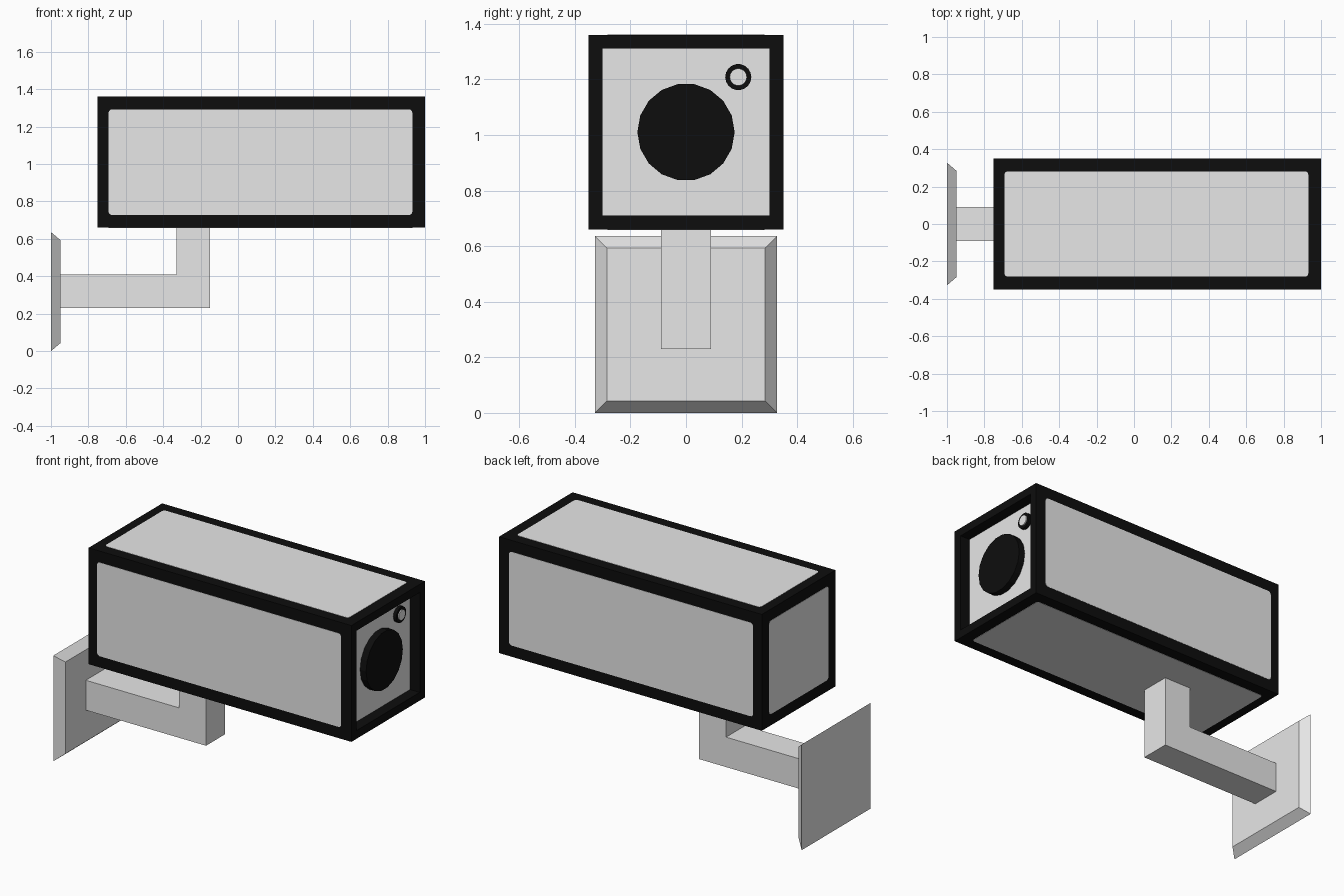
import bpy, bmesh, math
from mathutils import Matrix, Vector

if "Cube" in bpy.data.objects:
    bpy.data.objects.remove(bpy.data.objects["Cube"])


def material(name, v):
    m = bpy.data.materials.new(name)
    m.diffuse_color = (v, v, v, 1)
    m.use_nodes = True
    m.node_tree.nodes["Principled BSDF"].inputs["Base Color"].default_value = m.diffuse_color
    return m


BLACK = material("black", 0.004)
GREY = material("light grey", 0.8)


def finish(name, bm, *mats):
    bmesh.ops.recalc_face_normals(bm, faces=bm.faces)
    me = bpy.data.meshes.new(name)
    bm.to_mesh(me)
    bm.free()
    for m in mats:
        me.materials.append(m)
    ob = bpy.data.objects.new(name, me)
    bpy.context.collection.objects.link(ob)
    return ob


def box(lo, hi):
    bm = bmesh.new()
    lo, hi = Vector(lo), Vector(hi)
    size = hi - lo
    bmesh.ops.create_cube(bm, size=1, matrix=Matrix.Translation((lo + hi) / 2)
                          @ Matrix.Diagonal((*size, 1)))
    return bm


def face_towards(bm, axis):
    bm.normal_update()
    return max(bm.faces, key=lambda f: f.normal.dot(Vector(axis)))


def extrude(bm, face, vec):
    r = bmesh.ops.extrude_face_region(bm, geom=[face])
    bmesh.ops.translate(bm, vec=vec, verts=[g for g in r["geom"] if isinstance(g, bmesh.types.BMVert)])
    bmesh.ops.delete(bm, geom=[face], context='FACES_ONLY')
    return [g for g in r["geom"] if isinstance(g, bmesh.types.BMFace)][0]


# Camera housing: black box with a recessed grey front
X0, X1, ZC, H = -0.75, 1.0, 1.01, 0.35
bm = box((X0, -H, ZC - H), (X1, H, ZC + H))
front = face_towards(bm, (1, 0, 0))
bmesh.ops.inset_region(bm, faces=[front], thickness=0.07)
floor = extrude(bm, front, (-0.065, 0, 0))
floor.material_index = 1
finish("camera_housing", bm, BLACK, GREY)


# Thin rounded grey panels on the other five sides
def panel(name, centre, u, v, hu, hv, r=0.018):
    bm = bmesh.new()
    centre, u, v = Vector(centre), Vector(u), Vector(v)
    n = u.cross(v)
    verts = []
    for i, (su, sv) in enumerate(((1, 1), (-1, 1), (-1, -1), (1, -1))):
        for k in range(5):
            a = math.pi / 2 * (i + k / 4)
            verts.append(bm.verts.new(centre + u * (su * (hu - r) + r * math.cos(a))
                                      + v * (sv * (hv - r) + r * math.sin(a)) - n * 0.003))
    extrude_face = bm.faces.new(verts)
    r2 = bmesh.ops.extrude_face_region(bm, geom=[extrude_face])
    bmesh.ops.translate(bm, vec=n * 0.0045,
                        verts=[g for g in r2["geom"] if isinstance(g, bmesh.types.BMVert)])
    finish(name, bm, GREY)


XM, HX, HP = 0.12, 0.812, 0.282
panel("left_panel", (XM, -H, ZC), (1, 0, 0), (0, 0, 1), HX, HP)
panel("right_panel", (XM, H, ZC), (-1, 0, 0), (0, 0, 1), HX, HP)
panel("top_panel", (XM, 0, ZC + H), (1, 0, 0), (0, 1, 0), HX, HP)
panel("bottom_panel", (XM, 0, ZC - H), (-1, 0, 0), (0, 1, 0), HX, HP)
panel("rear_panel", (X0, 0, ZC), (0, -1, 0), (0, 0, 1), HP, HP)


# Lens and indicator light, discs pointing along +x
def disc(name, y, z, r, x0, x1, sides, mat):
    bm = bmesh.new()
    # local x becomes world -z, so a vertex sits at the top and bottom
    bmesh.ops.create_cone(bm, cap_ends=True, segments=sides, radius1=r, radius2=r,
                          depth=x1 - x0,
                          matrix=Matrix.Translation(((x0 + x1) / 2, y, z))
                          @ Matrix.Rotation(math.pi / 2, 4, 'Y'))
    finish(name, bm, mat)


disc("lens", 0, ZC, 0.175, 0.925, 0.975, 18, BLACK)
disc("light_ring", 0.188, 1.208, 0.047, 0.925, 0.955, 18, BLACK)
disc("light", 0.188, 1.208, 0.031, 0.93, 0.962, 18, GREY)

# L-shaped arm: horizontal bar, then its end raised to the housing
bm = bmesh.new()
outline = [(-0.955, 0.23), (-0.15, 0.23), (-0.15, 0.665), (-0.33, 0.665),
           (-0.33, 0.41), (-0.955, 0.41)]
arm = bm.faces.new([bm.verts.new((x, -0.09, z)) for x, z in outline])
r = bmesh.ops.extrude_face_region(bm, geom=[arm])
bmesh.ops.translate(bm, vec=(0, 0.18, 0),
                    verts=[g for g in r["geom"] if isinstance(g, bmesh.types.BMVert)])
finish("arm", bm, GREY)

# Wall plate with chamfered front
bm = box((-1, -0.328, 0), (-0.95, 0.328, 0.636))
for v in face_towards(bm, (1, 0, 0)).verts:
    v.co.y *= 0.285 / 0.328
    v.co.z = 0.318 + (v.co.z - 0.318) * 0.276 / 0.318
finish("wall_plate", bm, GREY)
